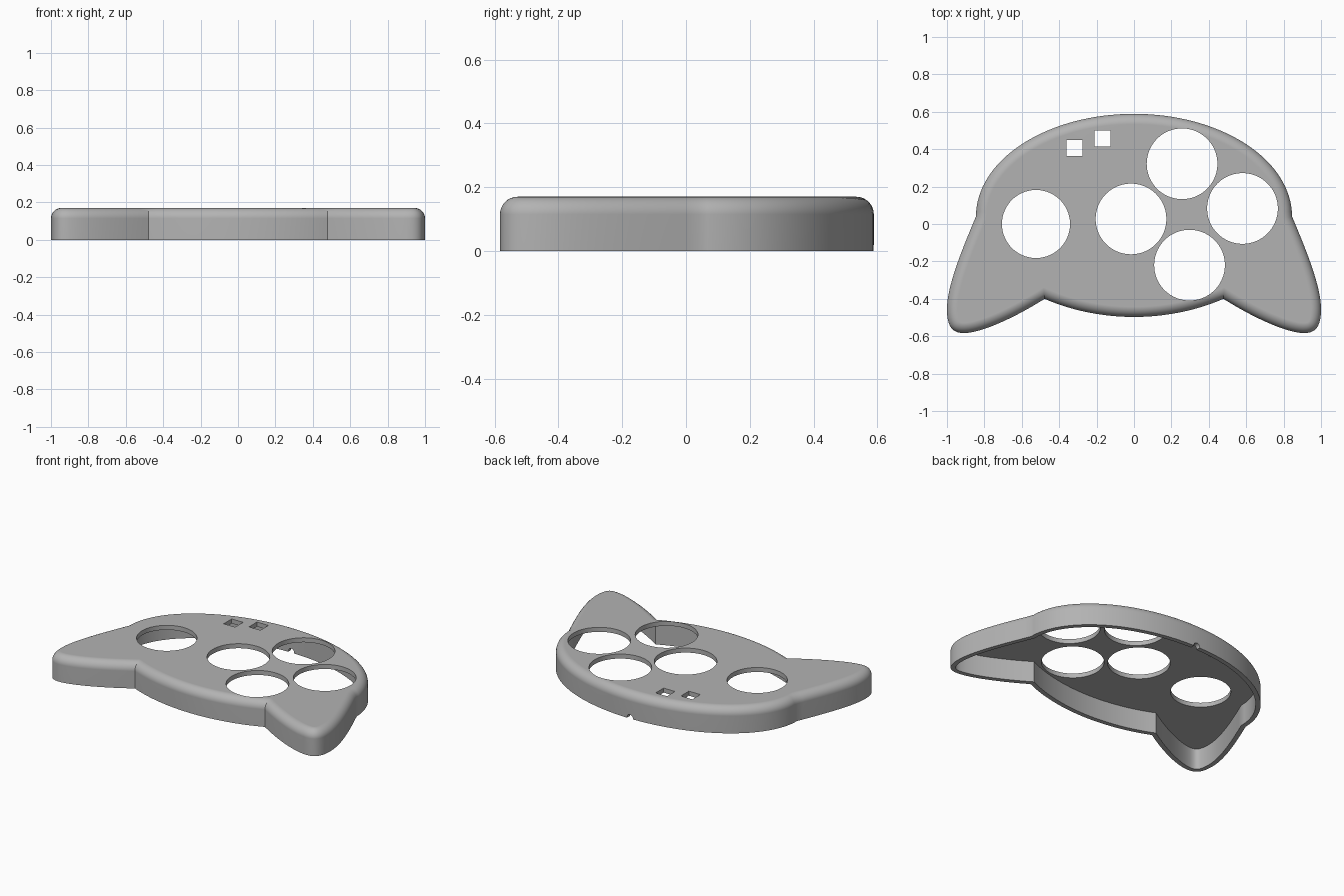
import bpy, bmesh, math
from mathutils import Vector, Matrix
from mathutils.geometry import interpolate_bezier

cube = bpy.data.objects.get("Cube")
if cube:
    bpy.data.objects.remove(cube, do_unlink=True)

HEIGHT, FILLET, WALL = 0.17, 0.055, 0.03
BACK_Y, CORNER, CORNER_Y = 0.589, 0.845, 0.04

grey = bpy.data.materials.new("shell grey")
grey.use_nodes = True
colour = (0.45, 0.45, 0.45, 1)
grey.diffuse_color = colour
grey.node_tree.nodes["Principled BSDF"].inputs["Base Color"].default_value = colour


def half_outline():
    """Left half of the outline, from back centre to front centre."""
    pts = []
    steps = 32
    for i in range(steps + 1):
        a = math.pi / 2 * (1 - i / steps)
        pts.append(Vector((CORNER * math.cos(a), CORNER_Y + (BACK_Y - CORNER_Y) * math.sin(a))))
    curves = [
        ((CORNER, CORNER_Y), (0.93, -0.16), (1.0, -0.34), (1.0, -0.455)),   # grip side
        ((1.0, -0.455), (1.0, -0.55), (0.97, -0.587), (0.90, -0.583)),      # grip tip
        ((0.90, -0.583), (0.80, -0.577), (0.62, -0.49), (0.478, -0.40)),    # grip inside
        ((0.478, -0.40), (0.33, -0.465), (0.16, -0.497), (0, -0.497)),      # front edge
    ]
    for c in curves:
        pts += [p.to_2d() for p in interpolate_bezier(*[Vector(p) for p in c], 17)[1:]]
    return pts


def inset(pts, d):
    """Move a clockwise outline inwards with mitred corners."""
    out = []
    for i, p in enumerate(pts):
        e1 = (p - pts[i - 1]).normalized()
        e2 = (pts[(i + 1) % len(pts)] - p).normalized()
        n1, n2 = Vector((e1.y, -e1.x)), Vector((e2.y, -e2.x))
        out.append(p + (n1 + n2) * d / (1 + n1.dot(n2)))
    return out


# Hollow shell: inner wall, rim, outer wall and rounded top edge
half = half_outline()
outline = half + [Vector((-p.x, p.y)) for p in reversed(half[1:-1])]
levels = [(WALL, HEIGHT - WALL), (WALL, 0), (0, 0)]
for i in range(9):
    a = math.pi / 2 * i / 8
    levels.append((FILLET * (1 - math.cos(a)), HEIGHT - FILLET + FILLET * math.sin(a)))

bm = bmesh.new()
rings = [[bm.verts.new((p.x, p.y, z)) for p in inset(outline, d)] for d, z in levels]
n = len(outline)
for low, high in zip(rings, rings[1:]):
    for i in range(n):
        j = (i + 1) % n
        bm.faces.new((low[i], low[j], high[j], high[i]))
bm.faces.new(rings[0])
bm.faces.new(rings[-1])
bmesh.ops.recalc_face_normals(bm, faces=bm.faces)
mesh = bpy.data.meshes.new("controller_shell")
bm.to_mesh(mesh)
bm.free()
mesh.materials.append(grey)
shell = bpy.data.objects.new("controller_shell", mesh)
bpy.context.collection.objects.link(shell)

# Cutters for the round openings, square openings and cable notch
bm = bmesh.new()
for x, y, r in [(-0.524, 0, 0.182), (-0.016, 0.027, 0.189), (0.257, 0.322, 0.189),
                (0.58, 0.083, 0.189), (0.297, -0.22, 0.189)]:
    bmesh.ops.create_cone(bm, cap_ends=True, segments=96, radius1=r, radius2=r, depth=0.2,
                          matrix=Matrix.Translation((x, y, HEIGHT)))
for x, y in [(-0.318, 0.406), (-0.168, 0.457)]:
    bmesh.ops.create_cube(bm, size=0.084, matrix=Matrix.Translation((x, y, HEIGHT)))
bmesh.ops.create_cone(bm, cap_ends=True, segments=24, radius1=0.022, radius2=0.022, depth=0.1,
                      matrix=Matrix.Translation((0, BACK_Y - 0.015, 0.004))
                      @ Matrix.Rotation(math.pi / 2, 4, 'X'))
cut_mesh = bpy.data.meshes.new("opening_cutters")
bm.to_mesh(cut_mesh)
bm.free()
cutter = bpy.data.objects.new("opening_cutters", cut_mesh)
bpy.context.collection.objects.link(cutter)
cutter.hide_render = True

cut = shell.modifiers.new("openings", 'BOOLEAN')
cut.operation = 'DIFFERENCE'
cut.solver = 'EXACT'
cut.object = cutter
bpy.ops.object.select_all(action='DESELECT')
bpy.context.view_layer.objects.active = shell
shell.select_set(True)
bpy.ops.object.modifier_apply(modifier=cut.name)
bpy.data.objects.remove(cutter, do_unlink=True)

# Smooth walls with crisp openings
bpy.ops.object.shade_smooth_by_angle(angle=math.radians(30))
weighted = shell.modifiers.new("even_shading", 'WEIGHTED_NORMAL')
weighted.keep_sharp = True
